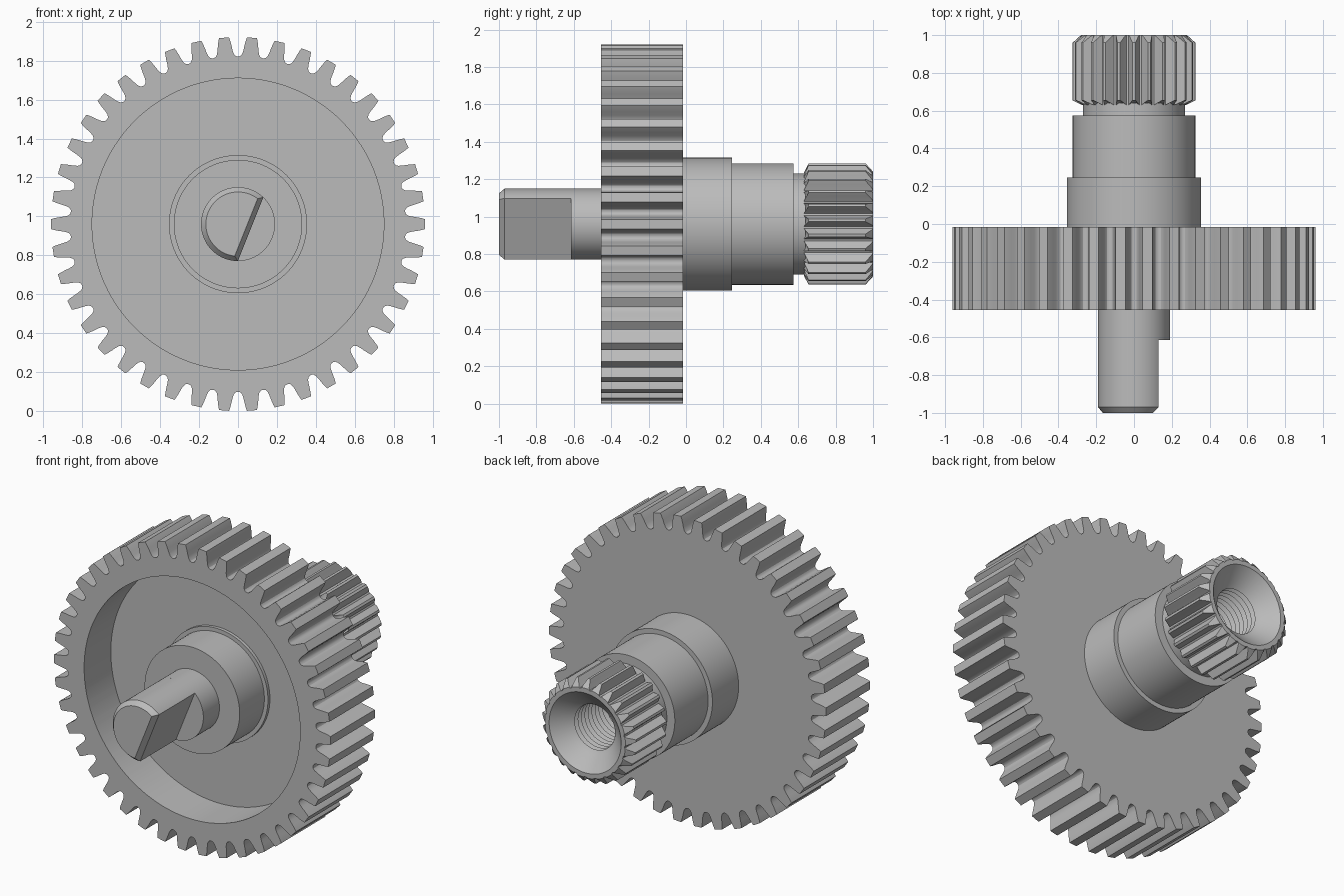
import bpy, bmesh, math
from math import pi, cos, sin, acos

if "Cube" in bpy.data.objects:
    bpy.data.objects.remove(bpy.data.objects["Cube"])

CZ = 0.96          # height of the rotation axis
SEG = 96           # sides of the turned parts

steel = bpy.data.materials.new("grey steel")
steel.use_nodes = True
GREY = (0.5, 0.5, 0.5, 1)
steel.diffuse_color = GREY
steel.node_tree.nodes["Principled BSDF"].inputs["Base Color"].default_value = GREY


def ring(angles, radii, ys):
    """Points around the axis; radii and ys may be single numbers."""
    n = len(angles)
    radii = radii if isinstance(radii, list) else [radii] * n
    ys = ys if isinstance(ys, list) else [ys] * n
    return [(r * cos(a), y, CZ + r * sin(a)) for a, r, y in zip(angles, radii, ys)]


def loft(name, rings, cap_start=False, cap_end=False, closed=False):
    """Skin a sequence of rings with equal point counts."""
    bm = bmesh.new()
    loops = [[bm.verts.new(p) for p in pts] for pts in rings]
    pairs = list(zip(loops, loops[1:]))
    if closed:
        pairs.append((loops[-1], loops[0]))
    n = len(loops[0])
    for a, b in pairs:
        for i in range(n):
            j = (i + 1) % n
            bm.faces.new((a[i], a[j], b[j], b[i]))
    if cap_start:
        bm.faces.new(loops[0])
    if cap_end:
        bm.faces.new(loops[-1])
    bmesh.ops.remove_doubles(bm, verts=bm.verts, dist=1e-5)
    bmesh.ops.recalc_face_normals(bm, faces=bm.faces)
    mesh = bpy.data.meshes.new(name)
    bm.to_mesh(mesh)
    bm.free()
    mesh.materials.append(steel)
    obj = bpy.data.objects.new(name, mesh)
    bpy.context.collection.objects.link(obj)
    bpy.ops.object.select_all(action='DESELECT')
    obj.select_set(True)
    bpy.context.view_layer.objects.active = obj
    bpy.ops.object.shade_smooth_by_angle(angle=math.radians(28))
    return obj


def toothed(count, half_tooth, phase):
    """Mirror a half tooth (pitch fraction, radius) and repeat it around."""
    tooth = [(-f, r) for f, r in reversed(half_tooth)] + half_tooth
    pitch = 2 * pi / count
    pts = [(phase + (k + f) * pitch, r) for k in range(count) for f, r in tooth]
    return [a for a, r in pts], [r for a, r in pts]


# Large gear with a deep recess in its front
ang, rad = toothed(42, [(0.18, 0.961), (0.215, 0.945), (0.255, 0.92), (0.29, 0.895),
                        (0.33, 0.877), (0.39, 0.866), (0.46, 0.862)], 0)
loft("large_gear", [ring(ang, 0.3, -0.19), ring(ang, 0.75, -0.19),
                    ring(ang, 0.75, -0.455), ring(ang, rad, -0.455),
                    ring(ang, rad, -0.015), ring(ang, 0.3, -0.015)], closed=True)

# Stepped hub and shaft, turned around the axis
circle = [2 * pi * i / SEG for i in range(SEG)]
hub = [(0.19, -0.615), (0.19, -0.455), (0.33, -0.455), (0.33, -0.21), (0.355, -0.21),
       (0.355, 0.245), (0.325, 0.245), (0.325, 0.575), (0.27, 0.575), (0.27, 0.64)]
loft("stepped_hub", [ring(circle, r, y) for r, y in hub], cap_start=True)


# Shaft end with one flat side and a chamfered tip
def flatted(radius, flat, y):
    half = acos(flat / radius)
    facing = math.radians(-21.8)
    angles = [facing + half + (2 * pi - 2 * half) * i / SEG for i in range(SEG + 1)]
    return ring(angles, radius, y)


loft("flatted_shaft", [flatted(0.19, 0.07, -0.615), flatted(0.19, 0.07, -0.97),
                       flatted(0.165, 0.045, -1)], cap_end=True)

# Fine spline with coned ends, countersink and threaded bore
TIP = 0.325
ang, rad = toothed(25, [(0.09, TIP), (0.2, 0.307), (0.31, 0.289), (0.42, 0.275)], pi / 2)
low = [0.655 - (TIP - r) * 0.5 for r in rad]
high = [0.96 + min((TIP - r) * 0.9, 0.04) for r in rad]
rings = [ring(ang, 0.2, 0.63), ring(ang, rad, low), ring(ang, rad, high),
         ring(ang, [min(r, 0.28) for r in rad], 1.0),
         ring(ang, 0.25, 1.0), ring(ang, 0.165, 0.92)]
y = 0.92
while y > 0.45:
    rings += [ring(ang, 0.14, y - 0.017), ring(ang, 0.165, y - 0.034)]
    y -= 0.034
loft("threaded_spline", rings, cap_end=True)
